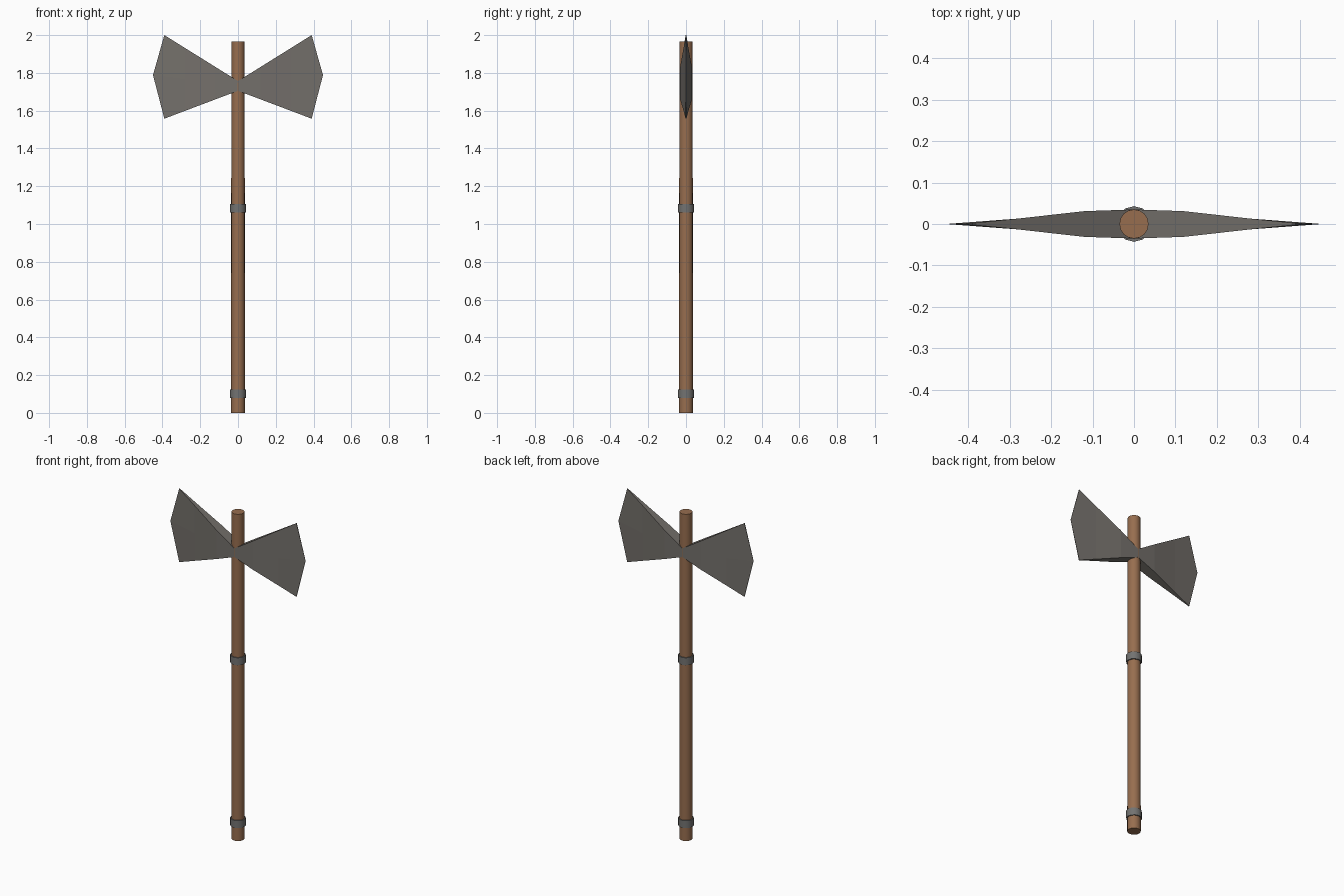
import bpy, bmesh

if "Cube" in bpy.data.objects:
    bpy.data.objects.remove(bpy.data.objects["Cube"])


def material(name, rgb):
    m = bpy.data.materials.new(name)
    m.diffuse_color = (*rgb, 1)
    m.use_nodes = True
    m.node_tree.nodes["Principled BSDF"].inputs["Base Color"].default_value = m.diffuse_color
    return m


WOOD = material("brown wood", (0.31, 0.155, 0.078))
STEEL = material("dark steel", (0.175, 0.163, 0.148))
BAND = material("grey band", (0.17, 0.17, 0.165))


def finish(bm, name, mat, smooth=False):
    bmesh.ops.recalc_face_normals(bm, faces=bm.faces)
    mesh = bpy.data.meshes.new(name)
    bm.to_mesh(mesh)
    bm.free()
    mesh.materials.append(mat)
    ob = bpy.data.objects.new(name, mesh)
    bpy.context.collection.objects.link(ob)
    if smooth:
        bpy.context.view_layer.objects.active = ob
        ob.select_set(True)
        bpy.ops.object.shade_smooth_by_angle(angle=0.7)
        ob.select_set(False)
    return ob


def rod(name, r1, r2, z0, z1, mat, sides):
    bm = bmesh.new()
    bmesh.ops.create_cone(bm, cap_ends=True, segments=sides,
                          radius1=r1, radius2=r2, depth=z1 - z0)
    bmesh.ops.translate(bm, verts=bm.verts, vec=(0, 0, (z0 + z1) / 2))
    return finish(bm, name, mat, smooth=True)


# Wooden shaft, very slightly tapered
rod("shaft", 0.037, 0.035, 0, 1.965, WOOD, 16)

# Metal grip bands
rod("lower_band", 0.043, 0.043, 0.08, 0.125, BAND, 12)
rod("upper_band", 0.043, 0.043, 1.06, 1.105, BAND, 12)


# Flaring blade: (x, half thickness) sections, ending in a pointed cutting edge
def blade(name, side):
    bm = bmesh.new()
    rings = []
    for x, t in ((0, 0.035), (0.12, 0.031), (0.28, 0.013), (0.39, 0.004)):
        top, bottom = 1.757 + 0.623 * x, 1.705 - 0.378 * x
        last = x == 0.39
        mid_x, mid_t = (0.45, 0.0005) if last else (x, t)
        pts = [(x, -t, bottom), (mid_x, -mid_t, (top + bottom) / 2 + 0.01 * last),
               (x, -t, top), (x, t, top),
               (mid_x, mid_t, (top + bottom) / 2 + 0.01 * last), (x, t, bottom)]
        if last:  # thin corner tips
            pts = [(px, py * 0.5, pz) for px, py, pz in pts]
        rings.append([bm.verts.new((side * px, py, pz)) for px, py, pz in pts])
    for a, b in zip(rings, rings[1:]):
        for i in range(6):
            j = (i + 1) % 6
            bm.faces.new((a[i], a[j], b[j], b[i]))
    bm.faces.new(rings[0])
    r = rings[-1]
    bm.faces.new((r[0], r[1], r[4], r[5]))
    bm.faces.new((r[1], r[2], r[3], r[4]))
    return finish(bm, name, STEEL)


blade("right_blade", 1)
blade("left_blade", -1)
